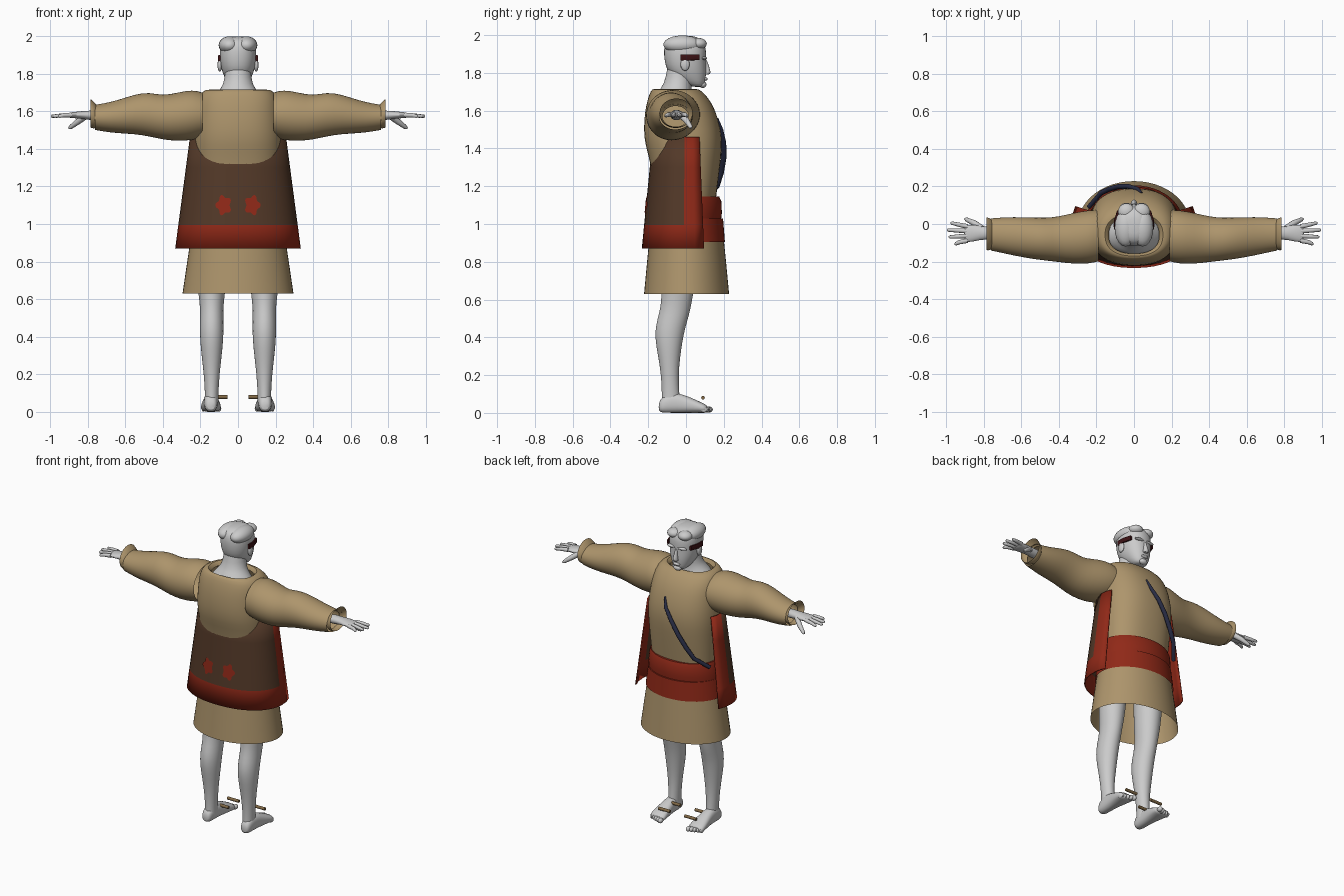
import bpy, bmesh, math
from mathutils import Vector

cube = bpy.data.objects.get("Cube")
if cube:
    bpy.data.objects.remove(cube)


def material(name, r, g, b):
    m = bpy.data.materials.new(name)
    m.use_nodes = True
    m.diffuse_color = (r, g, b, 1)
    bsdf = m.node_tree.nodes["Principled BSDF"]
    bsdf.inputs["Base Color"].default_value = (r, g, b, 1)
    bsdf.inputs["Roughness"].default_value = 0.8
    return m


SKIN = material("pale grey", 0.6, 0.6, 0.6)
TAN = material("tan cloth", 0.42, 0.3, 0.15)
RED = material("red cloth", 0.28, 0.022, 0.009)
BROWN = material("dark brown cloth", 0.085, 0.04, 0.021)
NAVY = material("navy strap", 0.022, 0.026, 0.06)
MAROON = material("maroon band", 0.045, 0.006, 0.007)
WOOD = material("wood brown", 0.22, 0.14, 0.06)


def finish(name, bm, *mats, subdiv=0, angle=50):
    bmesh.ops.recalc_face_normals(bm, faces=bm.faces[:])
    me = bpy.data.meshes.new(name)
    bm.to_mesh(me)
    bm.free()
    ob = bpy.data.objects.new(name, me)
    bpy.context.collection.objects.link(ob)
    for m in mats:
        me.materials.append(m)
    if subdiv:
        mod = ob.modifiers.new("smooth", 'SUBSURF')
        mod.levels = mod.render_levels = subdiv
    bpy.ops.object.select_all(action='DESELECT')
    ob.select_set(True)
    bpy.context.view_layer.objects.active = ob
    bpy.ops.object.shade_smooth_by_angle(angle=math.radians(angle))
    return ob


def oval(angle, power):
    c, s = math.cos(angle), math.sin(angle)
    return (math.copysign(abs(c) ** (2 / power), c),
            math.copysign(abs(s) ** (2 / power), s))


def loft(name, axis, rings, mat, n=28, power=2, caps=(False, False), subdiv=1):
    """Each ring: position on axis, then min/max across the two other axes."""
    bm = bmesh.new()
    loops = []
    for t, a0, a1, b0, b1 in rings:
        loop = []
        for i in range(n):
            u, v = oval(2 * math.pi * i / n, power)
            a = (a0 + a1) / 2 + (a1 - a0) / 2 * u
            b = (b0 + b1) / 2 + (b1 - b0) / 2 * v
            co = {'x': (t, a, b), 'y': (a, t, b), 'z': (a, b, t)}[axis]
            loop.append(bm.verts.new(co))
        loops.append(loop)
    for lo, hi in zip(loops, loops[1:]):
        for i in range(n):
            j = (i + 1) % n
            bm.faces.new((lo[i], lo[j], hi[j], hi[i]))
    for cap, loop in zip(caps, (loops[0], loops[-1])):
        if cap:
            bm.faces.new(loop)
    return finish(name, bm, mat, subdiv=subdiv)


def upright(name, rows, mat, cx=0, **kw):
    """Rows: height, half width, back y, front y."""
    return loft(name, 'z', [(z, cx - w, cx + w, y0, y1) for z, w, y0, y1 in rows], mat, **kw)


def tube(name, points, radii, mat):
    cu = bpy.data.curves.new(name, 'CURVE')
    cu.dimensions = '3D'
    cu.bevel_depth = 1
    cu.bevel_resolution = 3
    cu.use_fill_caps = True
    sp = cu.splines.new('POLY')
    sp.points.add(len(points) - 1)
    for p, co, r in zip(sp.points, points, radii):
        p.co = (*co, 1)
        p.radius = r
    ob = bpy.data.objects.new(name, cu)
    bpy.context.collection.objects.link(ob)
    cu.materials.append(mat)
    return ob


def ball(name, loc, size, mat):
    bm = bmesh.new()
    bmesh.ops.create_uvsphere(bm, u_segments=20, v_segments=12, radius=1)
    bmesh.ops.scale(bm, vec=size, verts=bm.verts)
    bmesh.ops.translate(bm, vec=loc, verts=bm.verts)
    return finish(name, bm, mat)


# Head, face and neck (the face looks toward +y)
upright("neck", [(1.6, .16, -.17, .05), (1.66, .145, -.17, .045), (1.7, .11, -.15, .03),
                 (1.74, .075, -.115, .03), (1.82, .068, -.1, .04)], SKIN)
upright("head", [(1.725, .03, .04, .085), (1.738, .05, .0, .098), (1.78, .073, -.075, .106),
                 (1.82, .088, -.104, .108), (1.87, .096, -.115, .105), (1.92, .098, -.118, .108),
                 (1.96, .09, -.112, .097), (1.985, .072, -.09, .07), (1.998, .035, -.05, .03)],
        SKIN, power=2.2, caps=(True, True))
loft("nose", 'z', [(1.79, -.018, .018, .09, .125), (1.802, -.018, .018, .09, .134),
                   (1.84, -.01, .01, .09, .12), (1.875, -.008, .008, .09, .11)],
     SKIN, n=12, caps=(True, True))
ball("lips", (0, .1, 1.768), (.025, .014, .01), SKIN)
ball("chin", (0, .088, 1.738), (.028, .02, .018), SKIN)
for s in (-1, 1):
    ball("ear", (s * .097, -.005, 1.845), (.012, .024, .034), SKIN)
    ball("brow", (s * .038, .097, 1.878), (.034, .015, .009), SKIN)
    ball("hair_side", (s * .045, -.02, 1.95), (.058, .1, .048), SKIN)
    ball("hair_front", (s * .04, .065, 1.955), (.045, .045, .03), SKIN)
    # Dark band over each temple
    loft("temple_band", 'y', [(-.03, s * .1 - .006, s * .1 + .006, 1.866, 1.898),
                              (.02, s * .1 - .006, s * .1 + .006, 1.866, 1.898),
                              (.072, s * .084 - .006, s * .084 + .006, 1.868, 1.898)],
         MAROON, n=12, power=6, caps=(True, True), subdiv=0)

# Shirt body with an open neckline
upright("shirt_body", [(1.1, .22, -.17, .155), (1.2, .225, -.17, .168), (1.35, .235, -.195, .187),
                       (1.42, .24, -.217, .192), (1.5, .238, -.226, .187), (1.6, .228, -.218, .158),
                       (1.66, .218, -.204, .125), (1.705, .195, -.188, .085),
                       (1.722, .15, -.17, .052), (1.69, .135, -.158, .04)], TAN, power=2.4)

# Sleeves and hands
sleeve = [(.19, -.2, .075, 1.46, 1.7), (.24, -.212, .075, 1.445, 1.715), (.32, -.213, .06, 1.44, 1.7),
          (.4, -.203, .04, 1.448, 1.682), (.47, -.195, .033, 1.465, 1.702), (.55, -.185, .035, 1.478, 1.69),
          (.64, -.168, .038, 1.482, 1.658), (.72, -.15, .034, 1.492, 1.64), (.76, -.142, .03, 1.5, 1.635)]
cuff = [(.745, -.125, .015, 1.515, 1.625), (.765, -.142, .032, 1.505, 1.65), (.785, -.14, .036, 1.512, 1.665)]
hand = [(.7, -.09, -.015, 1.54, 1.61), (.8, -.08, -.015, 1.555, 1.602), (.84, -.092, -.004, 1.56, 1.6),
        (.885, -.098, -.002, 1.563, 1.594), (.905, -.094, -.006, 1.566, 1.59)]
for s in (-1, 1):
    def across(rows):
        return [(s * r[0], *r[1:]) for r in rows]
    loft("sleeve", 'x', across(sleeve), TAN)
    loft("cuff", 'x', across(cuff), TAN)
    loft("hand", 'x', across(hand), SKIN, n=16, caps=(True, True))
    for k, tip in enumerate((.955, .985, .995, .975)):
        y = -.088 + .025 * k
        spread = (k - 1.5) * .012
        tube("finger", [(s * .885, y, 1.58), (s * .93, y + spread / 2, 1.578),
                        (s * (tip - .006), y + spread, 1.573), (s * tip, y + spread, 1.572)],
             (.013, .0115, .009, .004), SKIN)
    tube("thumb", [(s * .81, -.025, 1.575), (s * .85, .005, 1.545), (s * .89, .024, 1.515),
                   (s * .9, .028, 1.508)], (.018, .016, .011, .005), SKIN)

# Skirt and two-step waist sash
upright("skirt", [(.63, .295, -.222, .228), (.8, .27, -.206, .212), (1.02, .237, -.185, .19)],
        TAN, n=48, subdiv=0)
upright("sash_lower", [(.905, .262, -.202, .206), (1.03, .245, -.192, .196), (1.03, .22, -.18, .18)],
        RED, n=48, subdiv=0)
upright("sash_upper", [(1.02, .245, -.188, .185), (1.06, .246, -.19, .19), (1.12, .24, -.185, .187),
                       (1.145, .234, -.18, .176), (1.145, .2, -.16, .15)], RED, n=48, subdiv=0)

# Open-fronted cape: brown with a red hem and red front edges
heights = (.87, .995, 1.15, 1.3, 1.46)
angles = [math.radians(a) for a in (-202, -190, -178, *range(-170, -9, 8), -2, 10, 22)]


def cape_point(z, a):
    k = (z - heights[0]) / (heights[-1] - heights[0])
    u, v = oval(a, 2.2)
    return Vector(((.33 - .078 * k) * u, (.23 - .058 * k) * v, z))


bm = bmesh.new()
grid = [[bm.verts.new(cape_point(z, a)) for a in angles] for z in heights]
for r in range(len(heights) - 1):
    for c in range(len(angles) - 1):
        f = bm.faces.new((grid[r][c], grid[r][c + 1], grid[r + 1][c + 1], grid[r + 1][c]))
        edge = c < 2 or c >= len(angles) - 3
        f.material_index = 0 if r == 0 or edge else 1
cape = finish("cape", bm, RED, BROWN)
thick = cape.modifiers.new("thickness", 'SOLIDIFY')
thick.thickness = .008
thick.offset = 0

# Red lobed patches on the back of the cape
for s in (-1, 1):
    bm = bmesh.new()
    rim = []
    for i in range(40):
        a = 2 * math.pi * i / 40
        r = .04 + .007 * math.cos(5 * a)
        x, z = s * (.076 + r * .95 * math.cos(a)), 1.1 + r * 1.2 * math.sin(a)
        y = cape_point(z, math.radians(-90)).y * (1 - (abs(x) / .31) ** 2.2) ** (1 / 2.2)
        rim.append(bm.verts.new((x, y - .009, z)))
    bm.faces.new(rim)
    finish("cape_patch", bm, RED)

# Diagonal chest strap
tube("chest_strap", [(.04, .165, 1.56), (.02, .186, 1.5), (-.03, .2, 1.43), (-.08, .2, 1.35),
                     (-.13, .186, 1.27), (-.175, .165, 1.2), (-.24, .09, 1.13)],
     (.006, .011, .013, .014, .014, .013, .012), NAVY)

# Legs, feet and loose sandal pegs
leg = [(.05, .036, -.13, -.03), (.1, .036, -.128, -.035), (.2, .042, -.132, -.04), (.3, .054, -.148, -.03),
       (.38, .062, -.163, -.018), (.45, .064, -.164, -.004), (.52, .062, -.145, .018),
       (.58, .064, -.132, .03), (.66, .076, -.13, .045), (.9, .09, -.13, .07)]
foot = [(-.145, .02, .012, .05), (-.13, .034, .0, .085), (-.08, .038, 0, .11), (-.02, .04, .0, .1),
        (.04, .05, .0, .075), (.09, .055, .0, .052), (.115, .05, .0, .04)]
for s in (-1, 1):
    cx = s * .14
    upright("leg", leg, SKIN, cx=cx, n=20)
    loft("foot", 'y', [(y, cx + s * .004 - w, cx + s * .004 + w, z0, z1) for y, w, z0, z1 in foot],
         SKIN, n=20, power=2.4, caps=(True, True))
    for k in range(5):
        ball("toe", (cx + s * (-.036 + .02 * k), .122 - .007 * k, .018),
             (.015 - .0015 * k, .02, .016), SKIN)
    for y in (-.02, .09):
        tube("sandal_peg", [(s * .055, y, .08), (s * .14, y, .08)], (.01, .01), WOOD)
